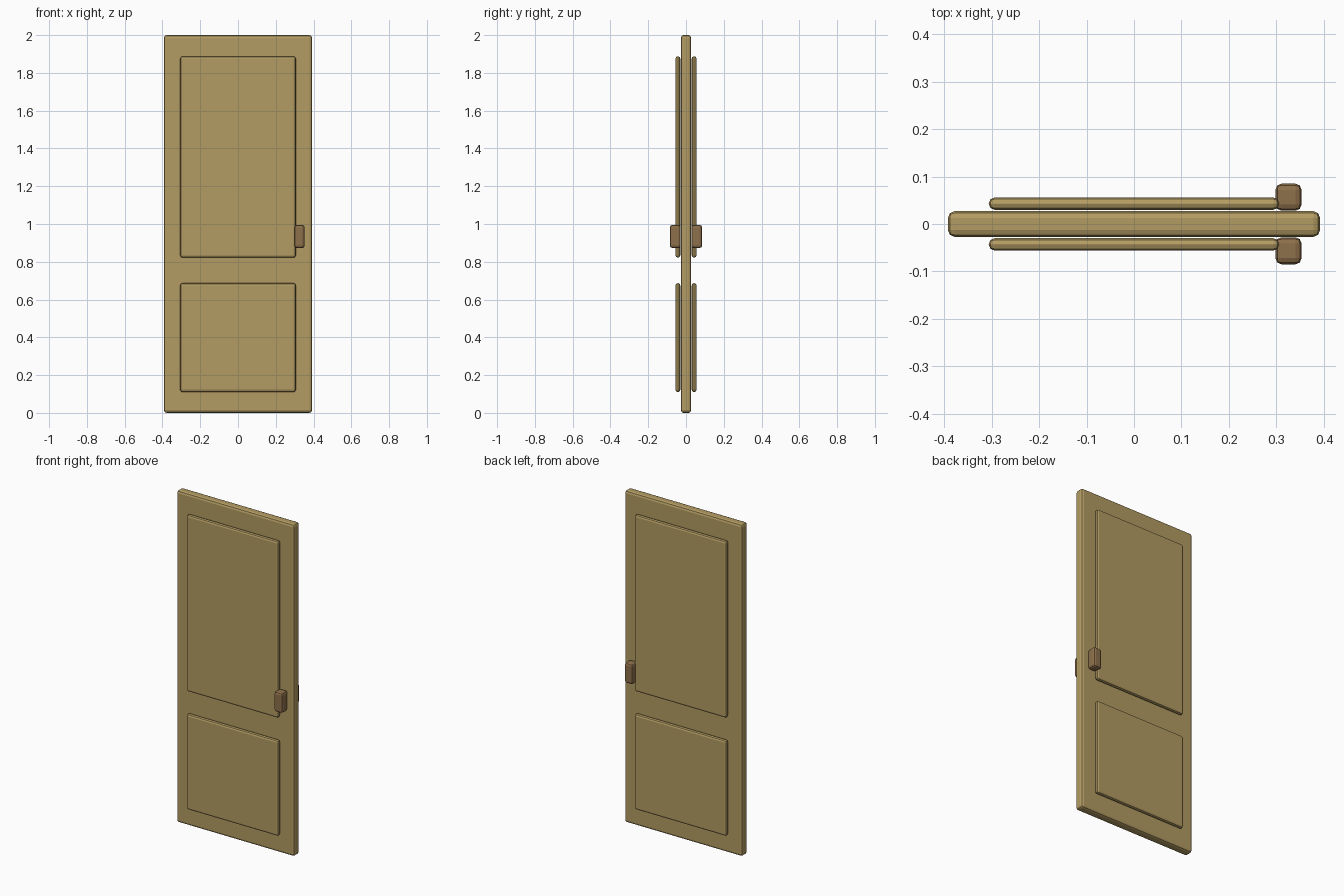
import bpy
import bmesh
from mathutils import Vector

cube = bpy.data.objects.get("Cube")
if cube:
    bpy.data.objects.remove(cube, do_unlink=True)


def material(name, rgb):
    mat = bpy.data.materials.new(name)
    mat.use_nodes = True
    color = (*rgb, 1)
    mat.diffuse_color = color
    mat.node_tree.nodes["Principled BSDF"].inputs["Base Color"].default_value = color
    return mat


def rounded_box(name, low, high, bevel, mat, segments=2):
    """Box between two corners with bevelled edges."""
    low, high = Vector(low), Vector(high)
    bm = bmesh.new()
    bmesh.ops.create_cube(bm, size=1)
    bmesh.ops.scale(bm, vec=high - low, verts=bm.verts)
    bmesh.ops.bevel(bm, geom=bm.edges[:], offset=bevel, segments=segments,
                    profile=0.5, affect='EDGES', clamp_overlap=True)
    mesh = bpy.data.meshes.new(name)
    bm.to_mesh(mesh)
    bm.free()
    mesh.materials.append(mat)
    obj = bpy.data.objects.new(name, mesh)
    obj.location = (low + high) / 2
    bpy.context.collection.objects.link(obj)
    return obj


wood = material("light wood", (0.45, 0.33, 0.125))
brown = material("handle brown", (0.27, 0.16, 0.07))

# Door slab
rounded_box("door_slab", (-0.392, -0.027, 0), (0.392, 0.027, 2), 0.014, wood)

# Raised panels and handle on each face
for side, s in (("front", -1), ("back", 1)):
    def face_box(name, x, depth, z, bevel, mat):
        y = sorted((s * depth[0], s * depth[1]))
        rounded_box(f"{side}_{name}", (x[0], y[0], z[0]), (x[1], y[1], z[1]), bevel, mat)

    face_box("upper_panel", (-0.306, 0.306), (0.03, 0.056), (0.822, 1.888), 0.0125, wood)
    face_box("lower_panel", (-0.306, 0.306), (0.03, 0.056), (0.11, 0.687), 0.0125, wood)
    face_box("handle", (0.298, 0.353), (0.028, 0.085), (0.873, 0.995), 0.013, brown)
